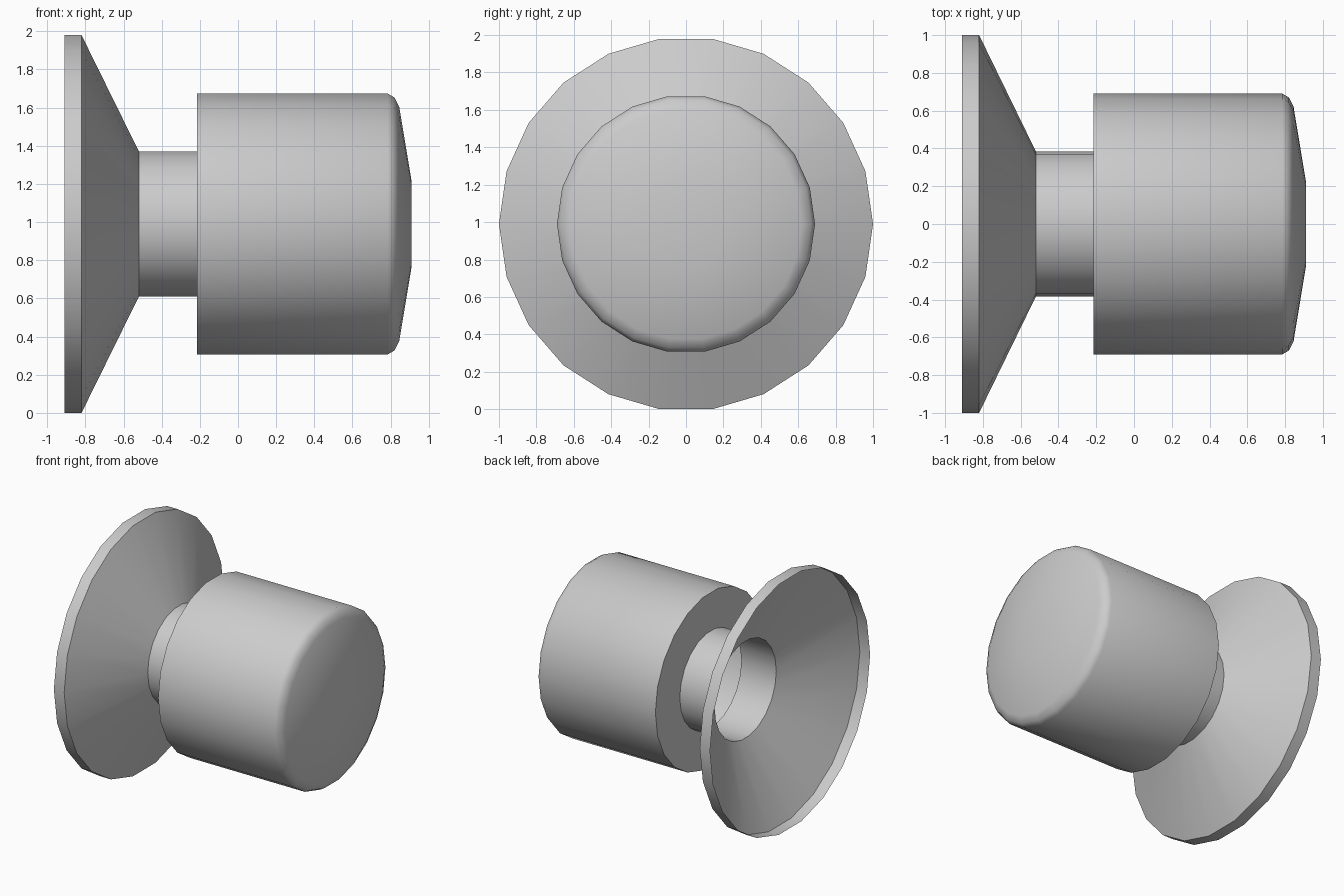
import bpy, bmesh
from math import sin, cos, tau, radians

SIDES = 22
AXIS_Z = 0.99

if "Cube" in bpy.data.objects:
    bpy.data.objects.remove(bpy.data.objects["Cube"], do_unlink=True)

grey = bpy.data.materials.new("plain grey")
grey.use_nodes = True
colour = (0.6, 0.6, 0.6, 1)
grey.diffuse_color = colour
grey.node_tree.nodes["Principled BSDF"].inputs["Base Color"].default_value = colour


def lathe(name, profile, cap=False):
    """Turn an (x, radius) profile around the horizontal axis, open unless capped."""
    bm = bmesh.new()
    rings = []
    for x, r in profile:
        angles = [tau * i / SIDES for i in range(SIDES)]
        rings.append([bm.verts.new((x, r * cos(a), r * sin(a))) for a in angles])
    for a, b in zip(rings, rings[1:]):
        for i in range(SIDES):
            j = (i + 1) % SIDES
            bm.faces.new((a[i], a[j], b[j], b[i]))
    if cap:
        bm.faces.new(rings[-1])
    mesh = bpy.data.meshes.new(name)
    bm.to_mesh(mesh)
    bm.free()
    mesh.materials.append(grey)
    obj = bpy.data.objects.new(name, mesh)
    obj.location.z = AXIS_Z
    bpy.context.collection.objects.link(obj)
    bpy.ops.object.select_all(action="DESELECT")
    obj.select_set(True)
    bpy.context.view_layer.objects.active = obj
    bpy.ops.object.shade_smooth_by_angle(angle=radians(40))
    return obj


# Thin hollow flange: a short rim and a funnel
lathe("flared_flange", [(-0.91, 1.0), (-0.82, 1.0), (-0.52, 0.385)])

# Open tube between flange and body
lathe("neck", [(-0.52, 0.385), (-0.215, 0.385)])

# Hollow drum with an annular back, rounded edge and shallow domed end
lathe("drum_body", [(-0.215, 0.385), (-0.215, 0.69), (0.785, 0.69),
                    (0.82, 0.67), (0.845, 0.62), (0.91, 0.225)], cap=True)
